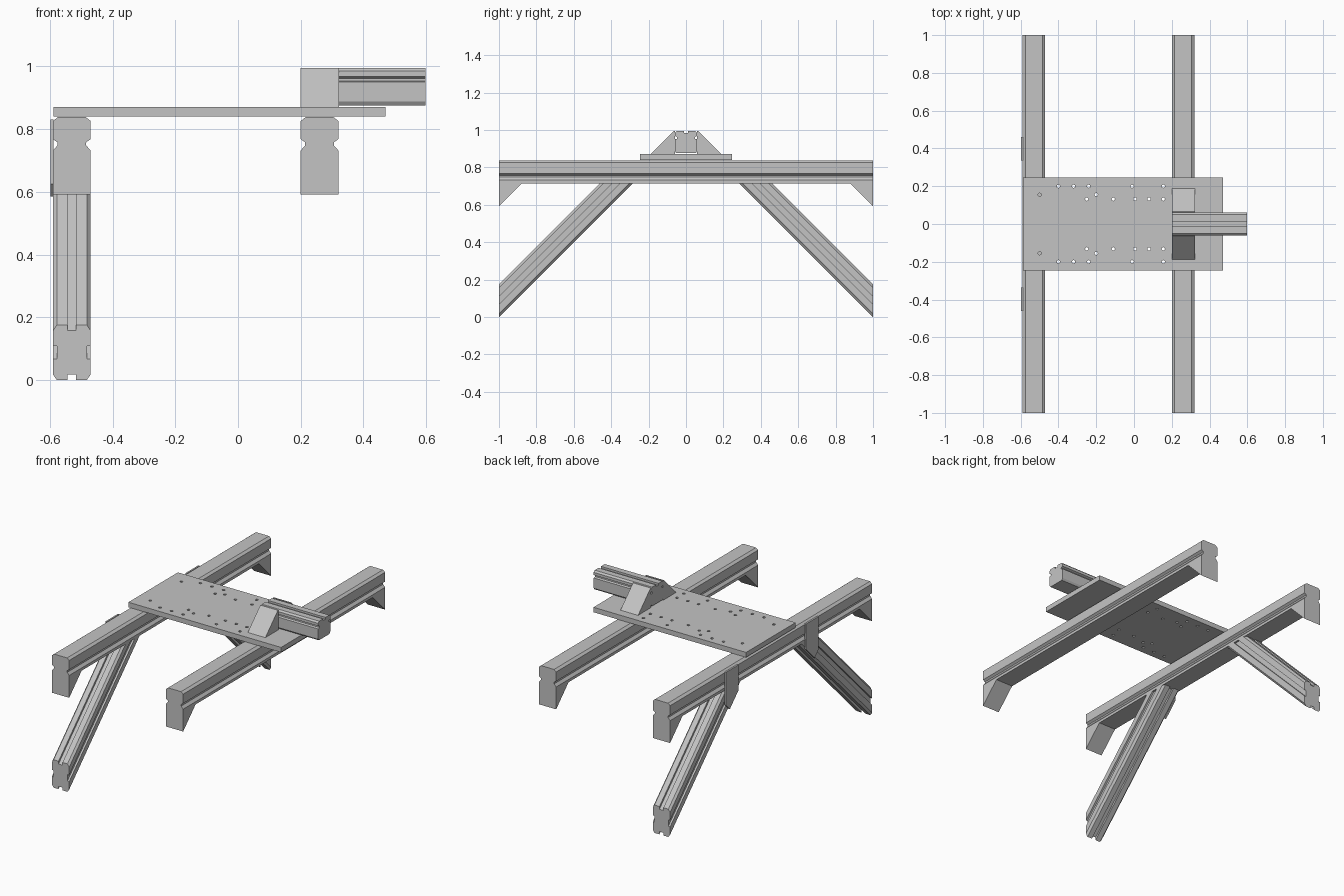
import bpy, bmesh, math

cube = bpy.data.objects.get("Cube")
if cube:
    bpy.data.objects.remove(cube, do_unlink=True)

grey = bpy.data.materials.new("aluminium grey")
grey.use_nodes = True
grey.diffuse_color = (0.55, 0.55, 0.55, 1)
grey.node_tree.nodes["Principled BSDF"].inputs["Base Color"].default_value = (0.55, 0.55, 0.55, 1)


def finish(name, bm):
    bmesh.ops.recalc_face_normals(bm, faces=bm.faces)
    mesh = bpy.data.meshes.new(name)
    bm.to_mesh(mesh)
    bm.free()
    mesh.materials.append(grey)
    obj = bpy.data.objects.new(name, mesh)
    bpy.context.collection.objects.link(obj)
    return obj


def loft(name, start, end):
    """Solid between two matching outlines."""
    bm = bmesh.new()
    a = [bm.verts.new(p) for p in start]
    b = [bm.verts.new(p) for p in end]
    n = len(a)
    for i in range(n):
        j = (i + 1) % n
        bm.faces.new((a[i], a[j], b[j], b[i]))
    bm.faces.new(a)
    bm.faces.new(b)
    return finish(name, bm)


def slab_x(name, outline, x0, x1):
    """Extrude a (y, z) outline along x."""
    return loft(name, [(x0, y, z) for y, z in outline], [(x1, y, z) for y, z in outline])


def symmetric(half):
    """Mirror a half outline, listed top to bottom, across u = 0."""
    return half + [(-u, v) for u, v in reversed(half)]


def slotted_square(r, lip=0.014, depth=0.012):
    """Square bar outline with bevelled corners and a slot in each side."""
    quarter = [(r, -r + 0.012), (r, -lip), (r - depth, -lip),
               (r - depth, lip), (r, lip), (r, r - 0.012), (r - 0.012, r)]
    pts = []
    for k in range(4):
        c, s = round(math.cos(k * math.pi / 2)), round(math.sin(k * math.pi / 2))
        pts += [(u * c - v * s, u * s + v * c) for u, v in quarter]
    return pts


LEG_X, FREE_X = -0.53, 0.26
RAIL_Z = 0.715

# Long rails with a waisted profile
rail = symmetric([(0.045, 0.838), (0.06, 0.826), (0.06, 0.768), (0.046, 0.758),
                  (0.046, 0.748), (0.06, 0.732), (0.06, RAIL_Z)])
for name, cx in (("braced_rail", LEG_X), ("free_rail", FREE_X)):
    loft(name, [(cx + u, -1, z) for u, z in rail], [(cx + u, 1, z) for u, z in rail])

for side, s in (("front", -1), ("back", 1)):
    # Triangular gussets below the rail ends
    for name, cx in (("braced", LEG_X), ("free", FREE_X)):
        slab_x(f"{side}_{name}_gusset",
               [(s, RAIL_Z), (s, 0.592), (s * 0.877, RAIL_Z)], cx - 0.06, cx + 0.06)

    # Diagonal legs, cut upright at the foot and level under the rail
    bar = [(u, 0.0875 + v * 1.458) for u, v in slotted_square(0.06)]
    loft(f"{side}_leg", [(LEG_X + u, s, z) for u, z in bar],
         [(LEG_X + u, s * (1 - (RAIL_Z - z)), RAIL_Z) for u, z in bar])

    # Flat joining plates on the outer side of the braced rail
    slab_x(f"{side}_joining_plate",
           [(s * 0.46, 0.83), (s * 0.335, 0.83), (s * 0.335, 0.67),
            (s * 0.42, 0.585), (s * 0.46, 0.625)], -0.598, -0.588)

    # Wedge brackets beside the short bar
    slab_x(f"{side}_wedge_bracket",
           [(s * 0.06, 0.87), (s * 0.19, 0.87), (s * 0.065, 0.995), (s * 0.06, 0.995)], 0.2, 0.322)

# Short bar standing out over the plate edge
slab_x("short_bar", symmetric([(0.012, 0.983), (0.012, 0.995), (0.05, 0.995), (0.06, 0.985),
                               (0.06, 0.968), (0.047, 0.962), (0.047, 0.954), (0.06, 0.95),
                               (0.06, 0.888), (0.052, 0.876)]), 0.2, 0.598)

# Top plate
plate = slab_x("top_plate", [(-0.245, 0.84), (0.245, 0.84), (0.245, 0.871), (-0.245, 0.871)],
               -0.588, 0.47)

# Drilled holes in mirrored rows
rows = {0.2: (-0.4, -0.32, -0.24, -0.01, 0.155),
        0.132: (-0.25, -0.11, 0.005, 0.08, 0.155),
        0.155: (-0.5, -0.2)}
bm = bmesh.new()
for y, xs in rows.items():
    for x in xs:
        for s in (-1, 1):
            made = bmesh.ops.create_cone(bm, cap_ends=True, segments=8, radius1=0.009,
                                         radius2=0.009, depth=0.1)
            bmesh.ops.translate(bm, verts=made["verts"], vec=(x, s * y, 0.855))
cutter = finish("hole_cutter", bm)
cutter.hide_render = True
cut = plate.modifiers.new("holes", 'BOOLEAN')
cut.operation = 'DIFFERENCE'
cut.solver = 'EXACT'
cut.object = cutter
bpy.context.view_layer.objects.active = plate
bpy.ops.object.modifier_apply(modifier=cut.name)
bpy.data.objects.remove(cutter, do_unlink=True)
